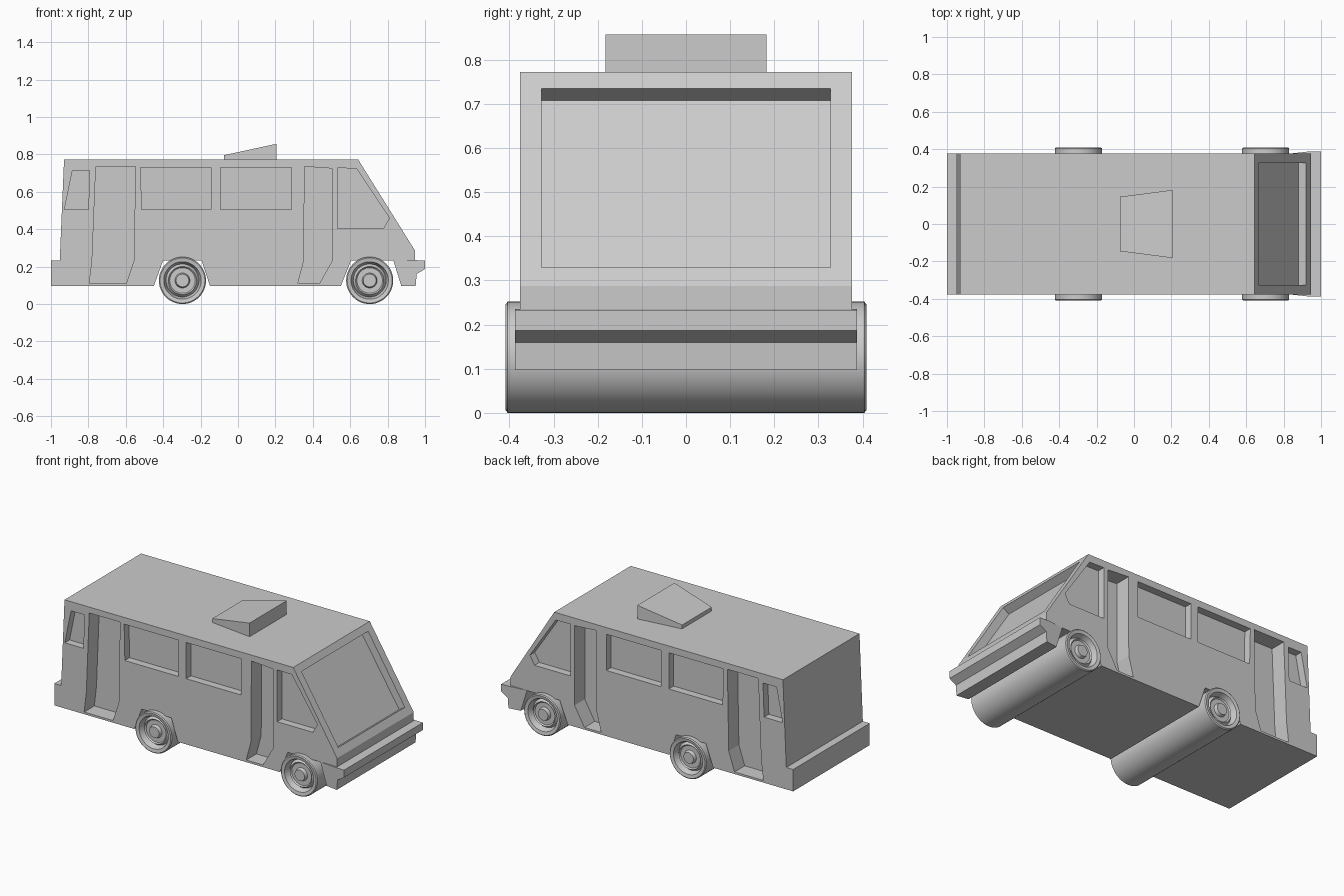
import bpy, bmesh, math
from mathutils import Vector

if "Cube" in bpy.data.objects:
    bpy.data.objects.remove(bpy.data.objects["Cube"])


def link(name, bm):
    bmesh.ops.recalc_face_normals(bm, faces=bm.faces)
    me = bpy.data.meshes.new(name)
    bm.to_mesh(me)
    bm.free()
    ob = bpy.data.objects.new(name, me)
    bpy.context.collection.objects.link(ob)
    return ob


def add_prism(bm, pts, y0, y1):
    """Extrude an x-z outline between y0 and y1."""
    a = [bm.verts.new((x, y0, z)) for x, z in pts]
    b = [bm.verts.new((x, y1, z)) for x, z in pts]
    n = len(pts)
    bm.faces.new(a)
    bm.faces.new(b[::-1])
    for i in range(n):
        bm.faces.new((a[i], b[i], b[(i + 1) % n], a[(i + 1) % n]))


def cut(ob, bm):
    cutter = link("cutter", bm)
    cutter.hide_render = True
    mod = ob.modifiers.new("cut", 'BOOLEAN')
    mod.operation = 'DIFFERENCE'
    mod.solver = 'EXACT'
    mod.object = cutter
    bpy.context.view_layer.objects.active = ob
    bpy.ops.object.modifier_apply(modifier=mod.name)
    bpy.data.objects.remove(cutter)


W = 0.376

# Main body with wheel arches in its outline
bm = bmesh.new()
add_prism(bm, [(-1, .097), (-1, .233), (-.953, .233), (-.93, .772), (.643, .772),
               (.945, .288), (.945, .234), (.605, .234), (.55, .097), (-.15, .097),
               (-.195, .234), (-.4, .234), (-.45, .097)], -W, W)
body = link("body", bm)

# Side windows and doors, recessed on both sides
windows = [
    [(-.885, .715), (-.793, .715), (-.8, .505), (-.928, .505)],
    [(-.52, .73), (-.145, .73), (-.145, .505), (-.515, .505)],
    [(-.093, .73), (.285, .73), (.285, .505), (-.093, .505)],
    [(.532, .727), (.633, .725), (.81, .46), (.778, .405), (.532, .405)]]
doors = [
    [(-.76, .735), (-.548, .735), (-.557, .23), (-.597, .11), (-.795, .11), (-.78, .235)],
    [(.355, .735), (.503, .725), (.503, .23), (.435, .11), (.32, .11), (.353, .235)]]
bm = bmesh.new()
for group, depth in ((windows, .047), (doors, .1)):
    for pts in group:
        for s in (-1, 1):
            add_prism(bm, pts, s * (W - depth), s * (W + .1))
cut(body, bm)

# Windscreen recess, square to the sloped front
low, high = Vector((.919, .33)), Vector((.6635, .733))
nrm = Vector((.484, .302)).normalized()
bm = bmesh.new()
add_prism(bm, [low - nrm * .047, low + nrm * .06, high + nrm * .06, high - nrm * .047],
          -.327, .327)
cut(body, bm)

# Front bumper, flaring slightly towards the nose
bm = bmesh.new()
add_prism(bm, [(.83, .235), (.93, .235), (1, .233), (1, .187), (.955, .16),
               (.95, .097), (.873, .097)], -W, W)
for v in bm.verts:
    if v.co.x > .9:
        v.co.y *= .387 / W
link("front_bumper", bm)

# Roof vent, a wedge wider at its tall end
bm = bmesh.new()
add_prism(bm, [(-.075, .765), (-.075, .796), (.207, .857), (.207, .765)], -.182, .182)
for v in bm.verts:
    if v.co.x < 0:
        v.co.y *= .8
link("roof_vent", bm)

# Wheel pairs: full-width turned cylinders with recessed hubs at both ends
half = [(0, .4), (.034, .4), (.04, .38), (.068, .38), (.075, .388), (.088, .37),
        (.1, .405), (.12, .409), (.126, .404)]
profile = half + [(r, -y) for r, y in reversed(half)]
for name, cx in (("rear_wheels", -.297), ("front_wheels", .704)):
    bm = bmesh.new()
    vs = [bm.verts.new((r, y, 0)) for r, y in profile]
    es = [bm.edges.new(p) for p in zip(vs, vs[1:])]
    bmesh.ops.spin(bm, geom=vs + es, cent=(0, 0, 0), axis=(0, 1, 0),
                   angle=math.tau, steps=48)
    bmesh.ops.remove_doubles(bm, verts=bm.verts, dist=1e-5)
    ob = link(name, bm)
    ob.location = (cx, 0, .126)
    bpy.ops.object.select_all(action='DESELECT')
    ob.select_set(True)
    bpy.context.view_layer.objects.active = ob
    bpy.ops.object.shade_smooth_by_angle(angle=math.radians(25))
